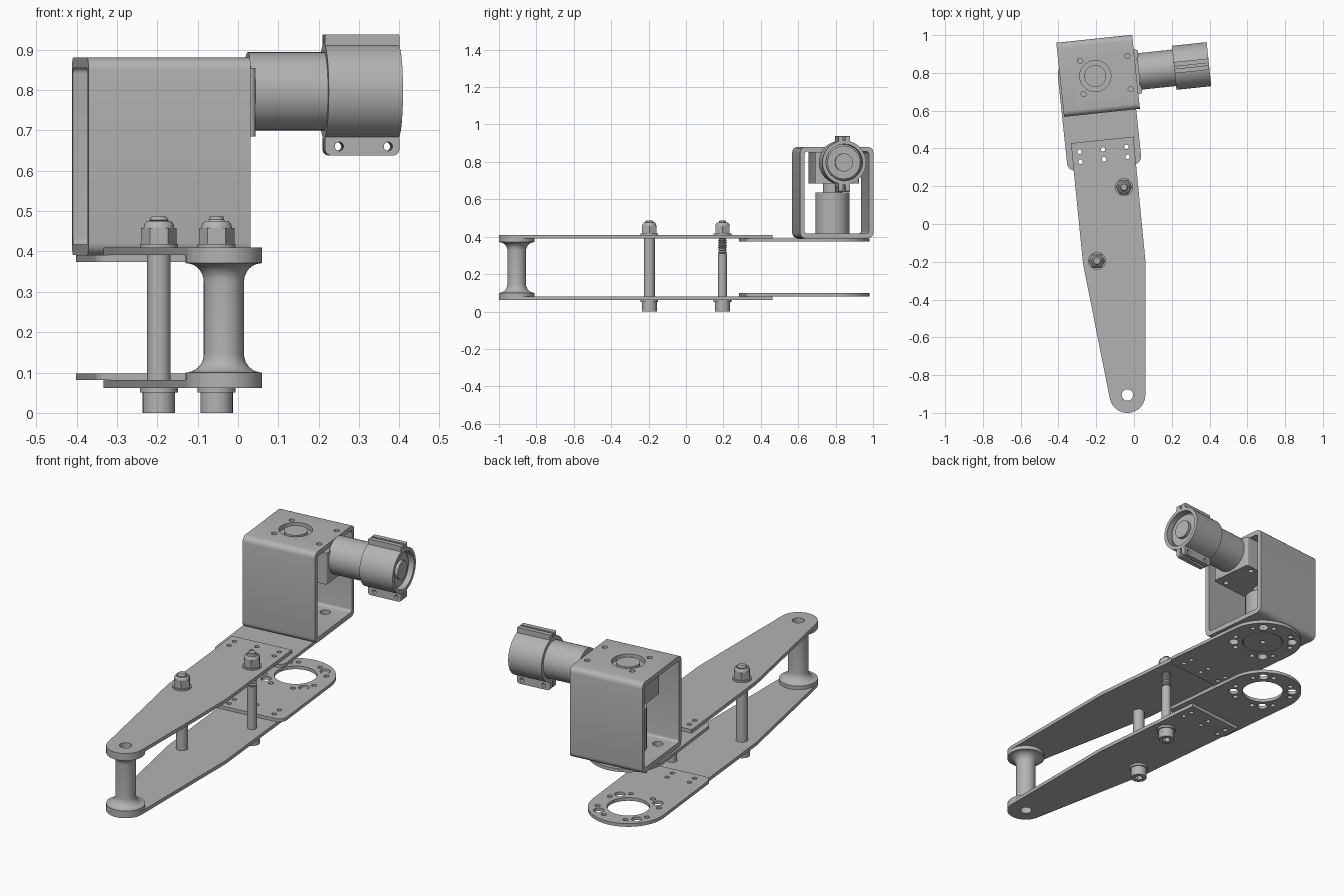
import bpy, bmesh
from math import sin, cos, pi, radians
from mathutils import Matrix

cube = bpy.data.objects.get("Cube")
if cube:
    bpy.data.objects.remove(cube, do_unlink=True)

metal = bpy.data.materials.new("plain_grey_metal")
metal.use_nodes = True
GREY = (0.45, 0.45, 0.45, 1)
metal.diffuse_color = GREY
metal.node_tree.nodes["Principled BSDF"].inputs["Base Color"].default_value = GREY

# Local frame of the tilted drive unit, and axis remaps for profiles
TILT = Matrix.Translation((-0.205, 0.783, 0)) @ Matrix.Rotation(radians(6), 4, 'Z')
ALONG_X = TILT @ Matrix(((0, 0, 1, 0), (1, 0, 0, 0), (0, 1, 0, 0), (0, 0, 0, 1)))
ALONG_Y = TILT @ Matrix.Rotation(pi / 2, 4, 'X')
WORLD = Matrix.Identity(4)
parts = []


def finish(name, bm, matrix):
    bmesh.ops.recalc_face_normals(bm, faces=bm.faces)
    bm.transform(matrix)
    mesh = bpy.data.meshes.new(name)
    bm.to_mesh(mesh)
    bm.free()
    mesh.materials.append(metal)
    ob = bpy.data.objects.new(name, mesh)
    bpy.context.collection.objects.link(ob)
    parts.append(ob)
    return ob


def arc(x, y, r, a0, a1, n):
    return [(x + r * cos(radians(a0 + (a1 - a0) * i / n)),
             y + r * sin(radians(a0 + (a1 - a0) * i / n))) for i in range(n + 1)]


def circle(x, y, r, n=24):
    return arc(x, y, r, 0, 360, n)[:-1]


def rounded_rect(x0, x1, y0, y1, r, n=5):
    return (arc(x1 - r, y1 - r, r, 0, 90, n) + arc(x0 + r, y1 - r, r, 90, 180, n)
            + arc(x0 + r, y0 + r, r, 180, 270, n) + arc(x1 - r, y0 + r, r, 270, 360, n))


def slab(name, loops, z0, z1, matrix=WORLD):
    """Outline with holes, extruded from z0 to z1."""
    bm = bmesh.new()
    for loop in loops:
        vs = [bm.verts.new((x, y, z0)) for x, y in loop]
        for a, b in zip(vs, vs[1:] + vs[:1]):
            bm.edges.new((a, b))
    bmesh.ops.triangle_fill(bm, use_beauty=True, edges=bm.edges[:])
    ext = bmesh.ops.extrude_face_region(bm, geom=bm.faces[:])
    top = [g for g in ext["geom"] if isinstance(g, bmesh.types.BMVert)]
    bmesh.ops.translate(bm, verts=top, vec=(0, 0, z1 - z0))
    return finish(name, bm, matrix)


def lathe(name, profile, matrix=WORLD, n=40, closed=False):
    """Profile of (radius, height) spun around z."""
    bm = bmesh.new()
    vs = [bm.verts.new((r, 0, z)) for r, z in profile]
    pairs = list(zip(vs, vs[1:]))
    if closed:
        pairs.append((vs[-1], vs[0]))
    es = [bm.edges.new(p) for p in pairs]
    bmesh.ops.spin(bm, geom=vs + es, axis=(0, 0, 1), cent=(0, 0, 0),
                   angle=2 * pi, steps=n, use_duplicate=False)
    bmesh.ops.remove_doubles(bm, verts=bm.verts, dist=1e-5)
    return finish(name, bm, matrix)


def rod(name, r, z0, z1, matrix=WORLD, n=40):
    return lathe(name, [(0, z0), (r, z0), (r, z1), (0, z1)], matrix, n)


def drill(ob, holes, z0, z1):
    """Cut round vertical holes (local x, y, radius) in the drive frame."""
    for x, y, r in holes:
        cutter = rod("drill_helper", r, z0, z1, TILT @ Matrix.Translation((x, y, 0)), 24)
        parts.remove(cutter)
        cutter.hide_render = True
        mod = ob.modifiers.new("drill", 'BOOLEAN')
        mod.operation, mod.solver, mod.object = 'DIFFERENCE', 'EXACT', cutter
        bpy.context.view_layer.objects.active = ob
        bpy.ops.object.modifier_apply(modifier=mod.name)
        bpy.data.objects.remove(cutter, do_unlink=True)


# Hole patterns shared by the plates
rivets = [(x, y) for x in (-0.125, 0, 0.125) for y in (-0.39, -0.443)]
ring = [(0.15 * cos(radians(a + d)), 0.15 * sin(radians(a + d)), 0.026 if d == 0 else 0.013)
        for a in (45, 135, 225, 315) for d in (-21, 0, 21)]


def tilted(points):
    return [tuple((TILT @ Matrix.Translation((x, y, 0))).translation[:2]) for x, y in points]


# Long arm plates and rounded drive plates, upper and lower
arm_outline = (arc(-0.035, -0.905, 0.095, 191.5, 360, 24)
               + [(0.06, -0.19)] + tilted([(0.167, -0.34), (-0.165, -0.34)]) + [(-0.27, -0.21)])
arm_holes = [circle(-0.035, -0.905, 0.03)] + [tilted(circle(x, y, 0.012, 16)) for x, y in rivets]
drive_outline = (arc(0, 0, 0.197, 0, 180, 40) + arc(-0.157, -0.446, 0.04, 180, 270, 6)
                 + arc(0.157, -0.446, 0.04, 270, 360, 6))
drive_holes = ([circle(0, 0, 0.104, 40)] + [circle(x, y, r, 20) for x, y, r in ring]
               + [circle(x, y, 0.012, 16) for x, y in rivets])
for side, arm_z, drive_z in (("upper", 0.391, 0.374), ("lower", 0.062, 0.081)):
    slab(side + "_arm_plate", [arm_outline] + arm_holes, arm_z, arm_z + 0.019)
    slab(side + "_drive_plate", [drive_outline] + drive_holes, drive_z, drive_z + 0.017, TILT)

# Flanged end spacer with filleted waist
waist = arc(0.095, 0.145, 0.045, 270, 180, 8) + arc(0.095, 0.326, 0.045, 180, 90, 8)
lathe("end_spacer", [(0.03, 0.081), (0.095, 0.081)] + waist + [(0.095, 0.391), (0.03, 0.391)],
      Matrix.Translation((-0.035, -0.905, 0)), closed=True)


# Through bolts with socket heads, washers and lock nuts
def bolt(name, x, y, thread_start):
    at = Matrix.Translation((x, y, 0))
    slab(name + "_head", [circle(0, 0, 0.04, 32), circle(0, 0, 0.021, 6)], 0, 0.028, at)
    rod(name + "_head_base", 0.04, 0.028, 0.05, at)
    rod(name + "_lower_washer", 0.047, 0.05, 0.062, at)
    rod(name + "_shank", 0.024, 0.05, thread_start, at)
    pitch = 0.013
    teeth = [(0.024 if i % 2 else 0.018, thread_start + i * pitch / 2)
             for i in range(int((0.487 - thread_start) / pitch * 2))]
    lathe(name + "_thread", [(0, thread_start)] + teeth + [(0.017, 0.487), (0, 0.487)], at, 24)
    rod(name + "_upper_washer", 0.047, 0.41, 0.418, at)
    slab(name + "_nut", [circle(0, 0, 0.044, 6)], 0.418, 0.458, at)
    lathe(name + "_nut_collar", [(0.024, 0.458), (0.038, 0.458), (0.036, 0.468), (0.03, 0.475),
                                 (0.024, 0.475)], at, 32, closed=True)


bolt("front_bolt", -0.196, -0.196, 0.38)
bolt("rear_bolt", -0.053, 0.195, 0.31)
rod("front_bolt_sleeve", 0.029, 0.081, 0.391, Matrix.Translation((-0.196, -0.196, 0)))

# Square tube housing, open at both ends
mounts = [(x, y, 0.014) for x in (-0.071, 0.18) for y in (-0.088, 0.088)]
housing = slab("housing", [rounded_rect(-0.197, 0.197, 0.391, 0.88, 0.03),
                           rounded_rect(-0.173, 0.173, 0.417, 0.855, 0.014)], -0.187, 0.217, ALONG_X)
drill(housing, [(0, 0, 0.083)] + mounts, 0.8, 0.95)
drill(housing, [h for h in ring if h[2] > 0.02], 0.35, 0.45)

# Gearbox, output shaft and coupler inside the housing
gearbox = slab("gearbox", [rounded_rect(-0.11, 0.238, -0.118, 0.118, 0.012)], 0.685, 0.854, TILT)
drill(gearbox, mounts, 0.6, 0.9)
lathe("gearbox_boss", [(0, 0.85), (0.058, 0.85), (0.058, 0.876), (0, 0.876)], TILT)
rod("output_shaft", 0.05, 0.63, 0.69, TILT)
rod("shaft_coupler", 0.09, 0.416, 0.637, TILT)
slab("hub_disc", [circle(0, 0, 0.1, 40), circle(0, 0, 0.014, 16)], 0.374, 0.392, TILT)

# Horizontal motor with end cap
MOTOR = ALONG_X @ Matrix.Translation((0, 0.797, 0))
lathe("motor", [(0, 0.23), (0.097, 0.23), (0.097, 0.57), (0.088, 0.58), (0.048, 0.58),
                (0.048, 0.596), (0, 0.596)], MOTOR, 48)

# Clamp around the motor end, with split ribs above and bolted ears below
slab("clamp_ring", [circle(0, 0, 0.117, 48), circle(0, 0, 0.098, 48)], 0.42, 0.605, MOTOR)
ear = [rounded_rect(0.42, 0.605, 0.638, 0.694, 0.014),
       circle(0.455, 0.66, 0.011, 16), circle(0.577, 0.66, 0.011, 16)]
rib = [rounded_rect(0.42, 0.605, 0.9, 0.938, 0.004)]
for side, y0 in (("front", 0.006), ("back", -0.03)):
    slab(side + "_clamp_ear", ear, y0, y0 + 0.024, ALONG_Y)
    slab(side + "_clamp_rib", rib, y0, y0 + 0.024, ALONG_Y)

# Smooth round surfaces, keep hard edges
bpy.ops.object.select_all(action='DESELECT')
for ob in parts:
    ob.select_set(True)
bpy.context.view_layer.objects.active = parts[0]
bpy.ops.object.shade_smooth_by_angle(angle=radians(30))
